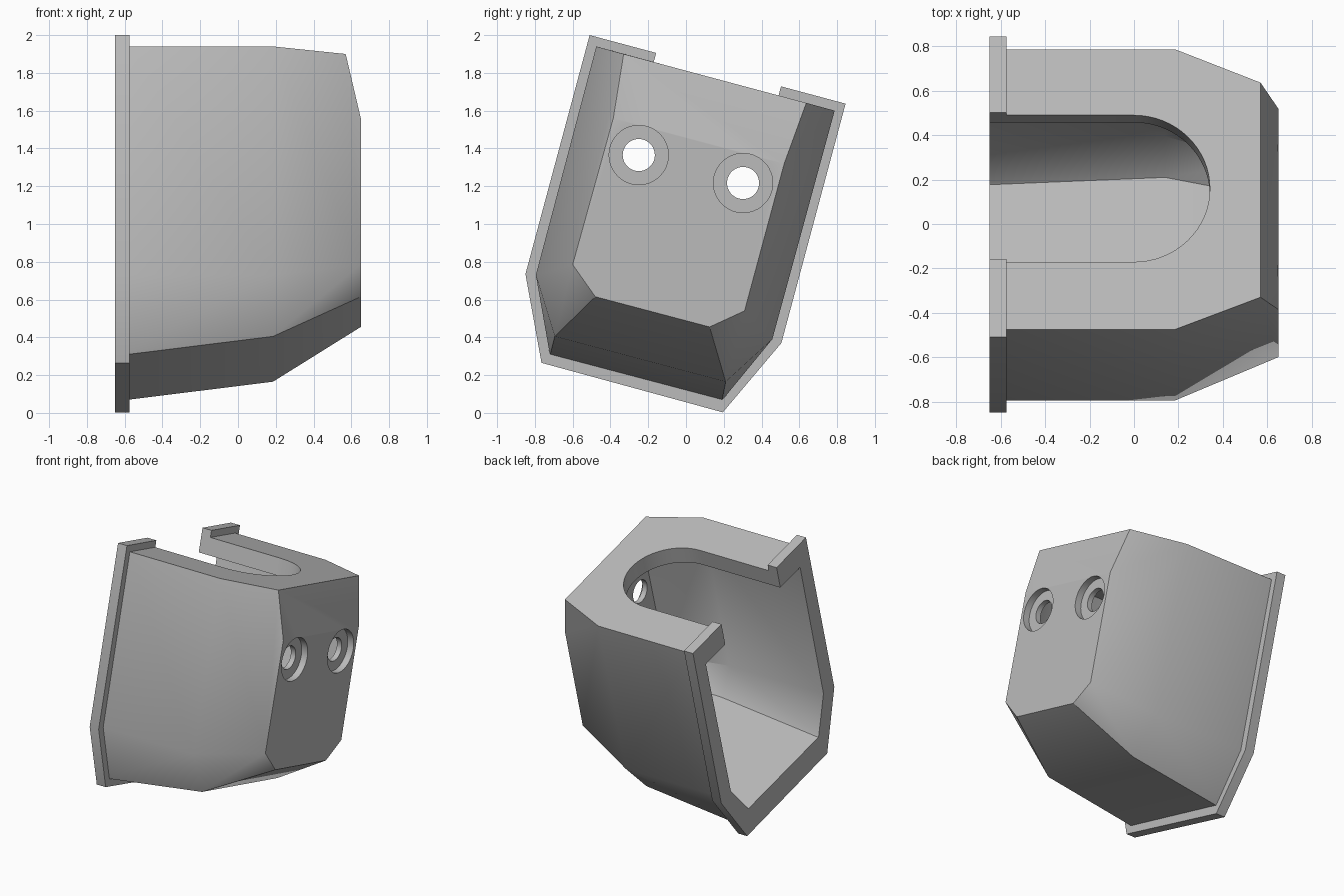
import bpy, bmesh, math
from mathutils import Matrix, Vector

if "Cube" in bpy.data.objects:
    bpy.data.objects.remove(bpy.data.objects["Cube"])

TILT = math.radians(-15)   # whole housing leans about x

grey = bpy.data.materials.new("grey")
grey.diffuse_color = (0.5, 0.5, 0.5, 1)
grey.use_nodes = True
grey.node_tree.nodes["Principled BSDF"].inputs["Base Color"].default_value = grey.diffuse_color


def make_object(name, bm):
    bmesh.ops.recalc_face_normals(bm, faces=bm.faces)
    mesh = bpy.data.meshes.new(name)
    bm.to_mesh(mesh)
    bm.free()
    mesh.materials.append(grey)
    obj = bpy.data.objects.new(name, mesh)
    bpy.context.collection.objects.link(obj)
    return obj


def hull(name, sections):
    """Convex solid through (x, [(y, z), ...]) sections."""
    bm = bmesh.new()
    for x, ring in sections:
        for y, z in ring:
            bm.verts.new((x, y, z))
    bmesh.ops.convex_hull(bm, input=bm.verts)
    bmesh.ops.dissolve_limit(bm, angle_limit=math.radians(0.5),
                             verts=bm.verts, edges=bm.edges)
    return make_object(name, bm)


def bore(name, y, z, radius, x0, x1):
    """Cylinder along x."""
    bm = bmesh.new()
    mat = Matrix.Translation(((x0 + x1) / 2, y, z)) @ Matrix.Rotation(math.pi / 2, 4, 'Y')
    bmesh.ops.create_cone(bm, cap_ends=True, segments=48, radius1=radius,
                          radius2=radius, depth=x1 - x0, matrix=mat)
    return make_object(name, bm)


def slot(name, centre, radius, length, down, up):
    """Round-ended slot, open to -x, cut square to the tilted top."""
    bm = bmesh.new()
    arc = [math.radians(-90 + 180 * i / 32) for i in range(33)]
    pts = [(radius * math.cos(a), radius * math.sin(a)) for a in arc]
    pts += [(-length, radius), (-length, -radius)]
    face = bm.faces.new([bm.verts.new((x, y, -down)) for x, y in pts])
    res = bmesh.ops.extrude_face_region(bm, geom=[face])
    top = [v for v in res["geom"] if isinstance(v, bmesh.types.BMVert)]
    bmesh.ops.translate(bm, verts=top, vec=(0, 0, down + up))
    bm.transform(Matrix.Translation(Vector(centre)) @ Matrix.Rotation(TILT, 4, 'X'))
    return make_object(name, bm)


def combine(target, other, operation):
    mod = target.modifiers.new(operation.lower(), 'BOOLEAN')
    mod.operation, mod.object, mod.solver = operation, other, 'EXACT'
    bpy.context.view_layer.objects.active = target
    bpy.ops.object.modifier_apply(modifier=mod.name)
    bpy.data.objects.remove(other)


# Outer shell: straight at the back, tapering and chamfered at the nose
housing = hull("housing", [
    (-0.62, [(-0.475, 1.94), (-0.795, 0.73), (-0.72, 0.305), (0.19, 0.065), (0.457, 0.39), (0.787, 1.6)]),
    (0.185, [(-0.475, 1.94), (-0.795, 0.73), (-0.695, 0.405), (0.21, 0.165), (0.457, 0.39), (0.787, 1.6)]),
    (0.57, [(-0.33, 1.9), (0.637, 1.641)]),
    (0.65, [(-0.385, 1.56), (-0.6, 0.785), (-0.48, 0.615), (0.125, 0.455), (0.31, 0.54), (0.52, 1.32)]),
])

# Mounting flange around the open end
rim = [(-0.51, 2.0), (-0.85, 0.735), (-0.765, 0.265), (0.195, 0.003), (0.505, 0.37), (0.845, 1.637)]
flange = hull("flange", [(-0.65, rim), (-0.575, rim)])
combine(housing, flange, 'UNION')

# Hollow inside
cavity = hull("cavity", [
    (-0.70, [(-0.44, 1.80), (-0.72, 0.735), (-0.66, 0.42), (0.175, 0.20), (0.39, 0.42), (0.69, 1.497)]),
    (0.14, [(-0.44, 1.80), (-0.72, 0.735), (-0.635, 0.526), (0.21, 0.30), (0.395, 0.42), (0.69, 1.497)]),
    (0.56, [(-0.27, 1.754), (-0.55, 0.77), (-0.455, 0.645), (0.13, 0.49), (0.28, 0.56), (0.54, 1.537)]),
])
combine(housing, cavity, 'DIFFERENCE')

# Slot through the top and flange
combine(housing, slot("slot", (0, 0.16, 1.77), 0.342, 0.8, 0.2, 0.3), 'DIFFERENCE')

# Two counterbored screw holes in the nose
for y, z in ((-0.25, 1.365), (0.302, 1.217)):
    combine(housing, bore("counterbore", y, z, 0.157, 0.60, 0.75), 'DIFFERENCE')
    combine(housing, bore("screw_hole", y, z, 0.085, 0.45, 0.75), 'DIFFERENCE')

bpy.ops.object.select_all(action='DESELECT')
housing.select_set(True)
bpy.context.view_layer.objects.active = housing
bpy.ops.object.shade_smooth_by_angle(angle=math.radians(30))
